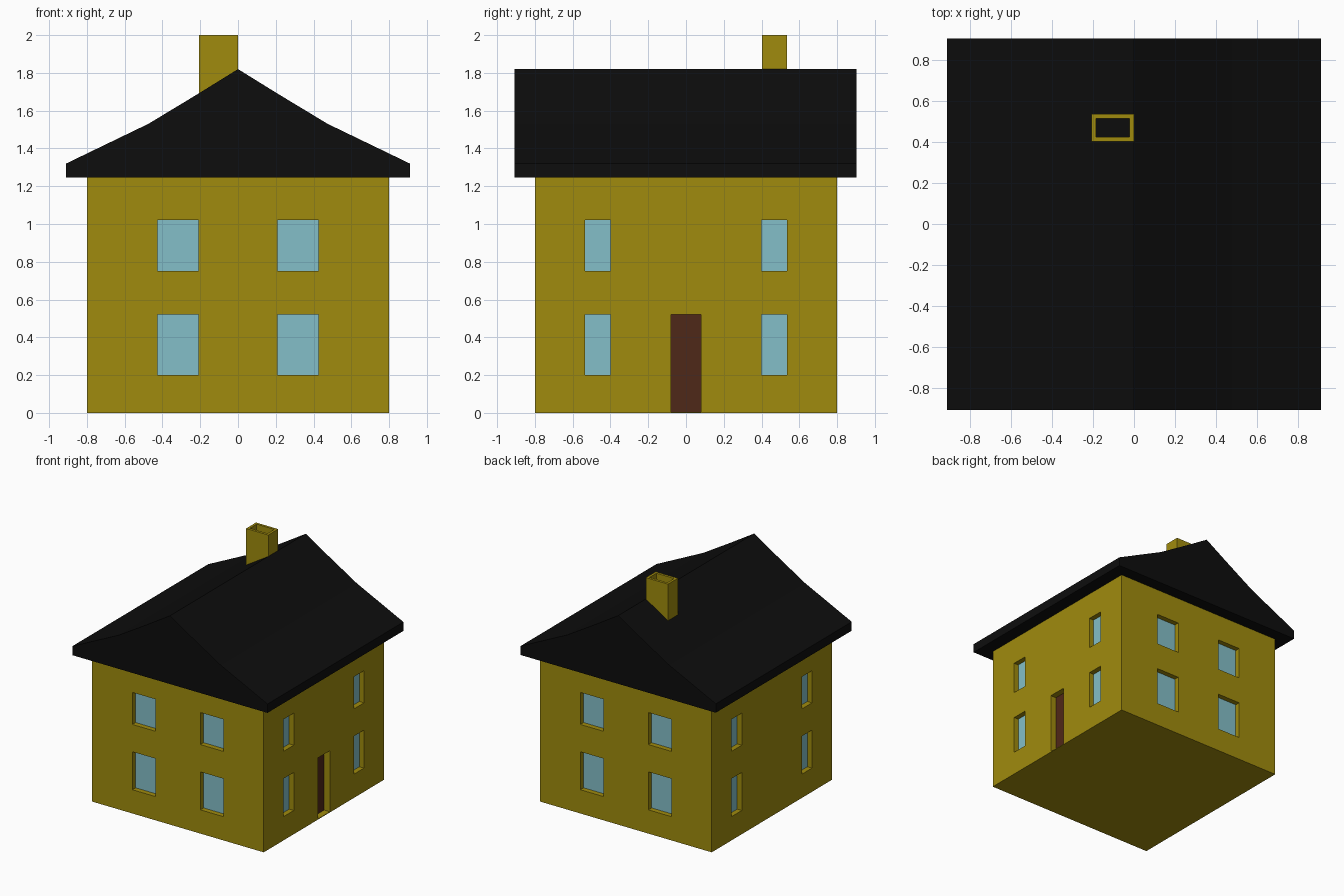
import bpy, bmesh
from mathutils import Vector

if "Cube" in bpy.data.objects:
    bpy.data.objects.remove(bpy.data.objects["Cube"])


def material(name, color):
    m = bpy.data.materials.new(name)
    m.diffuse_color = (*color, 1)
    m.use_nodes = True
    m.node_tree.nodes["Principled BSDF"].inputs["Base Color"].default_value = m.diffuse_color
    return m


WALL = material("ochre", (0.35, 0.26, 0.004))
ROOF = material("black", (0.004, 0.004, 0.004))
GLASS = material("pale_blue", (0.23, 0.52, 0.58))
DOOR = material("brown", (0.078, 0.021, 0.009))


def add_box(bm, lo, hi):
    verts = bmesh.ops.create_cube(bm, size=1)["verts"]
    for v in verts:
        v.co = Vector([hi[i] if v.co[i] > 0 else lo[i] for i in range(3)])


def finish(name, bm, mat):
    bmesh.ops.recalc_face_normals(bm, faces=bm.faces)
    mesh = bpy.data.meshes.new(name)
    bm.to_mesh(mesh)
    bm.free()
    obj = bpy.data.objects.new(name, mesh)
    bpy.context.collection.objects.link(obj)
    mesh.materials.append(mat)
    return obj


def boxes(name, bounds, mat):
    bm = bmesh.new()
    for lo, hi in bounds:
        add_box(bm, lo, hi)
    return finish(name, bm, mat)


def cut(obj, bounds):
    cutter = boxes(obj.name + "_cutter", bounds, WALL)
    cutter.hide_render = True
    mod = obj.modifiers.new("openings", "BOOLEAN")
    mod.operation = "DIFFERENCE"
    mod.solver = "EXACT"
    mod.object = cutter
    bpy.context.view_layer.objects.active = obj
    bpy.ops.object.modifier_apply(modifier=mod.name)
    bpy.data.objects.remove(cutter)


def slab(axis, side, c0, c1, z0, z1, outer, inner):
    """Box lying in a wall: axis 0 = side walls, axis 1 = front and back."""
    d = sorted((side * outer, side * inner))
    c = sorted((c0, c1))
    if axis == 0:
        return (d[0], c[0], z0), (d[1], c[1], z1)
    return (c[0], d[0], z0), (c[1], d[1], z1)


# Openings: two storeys of two windows on each wall, one door on the right
windows = []
for axis, (a, b) in ((1, (0.21, 0.425)), (0, (0.4, 0.535))):
    for side in (-1, 1):
        for m in (-1, 1):
            for z0, z1 in ((0.2, 0.52), (0.75, 1.02)):
                windows.append((axis, side, m * a, m * b, z0, z1))
door = (0, 1, -0.08, 0.08, 0.006, 0.52)

# Walls with recesses
walls = boxes("walls", [((-0.8, -0.8, 0), (0.8, 0.8, 1.26))], WALL)
cut(walls, [slab(*w, 0.9, 0.75) for w in windows] + [slab(*door, 0.9, 0.74)])

# Panes and door panel
boxes("window_panes", [slab(*w, 0.757, 0.74) for w in windows], GLASS)
boxes("door", [slab(*door, 0.747, 0.73)], DOOR)

# Roof: concave gable profile extruded along y
half = [(0.91, 1.245), (0.91, 1.32), (0.475, 1.53), (0.21, 1.69), (0, 1.82)]
profile = half + [(-x, z) for x, z in reversed(half[:-1])]
bm = bmesh.new()
face = bm.faces.new([bm.verts.new((x, -0.907, z)) for x, z in profile])
ext = bmesh.ops.extrude_face_region(bm, geom=[face], use_keep_orig=True)
moved = [g for g in ext["geom"] if isinstance(g, bmesh.types.BMVert)]
bmesh.ops.translate(bm, verts=moved, vec=(0, 1.81, 0))
finish("roof", bm, ROOF)

# Chimney, open at the top
chimney = boxes("chimney", [((-0.207, 0.403, 1.5), (0, 0.535, 2.0))], WALL)
cut(chimney, [((-0.186, 0.424, 1.6), (-0.021, 0.514, 2.1))])
